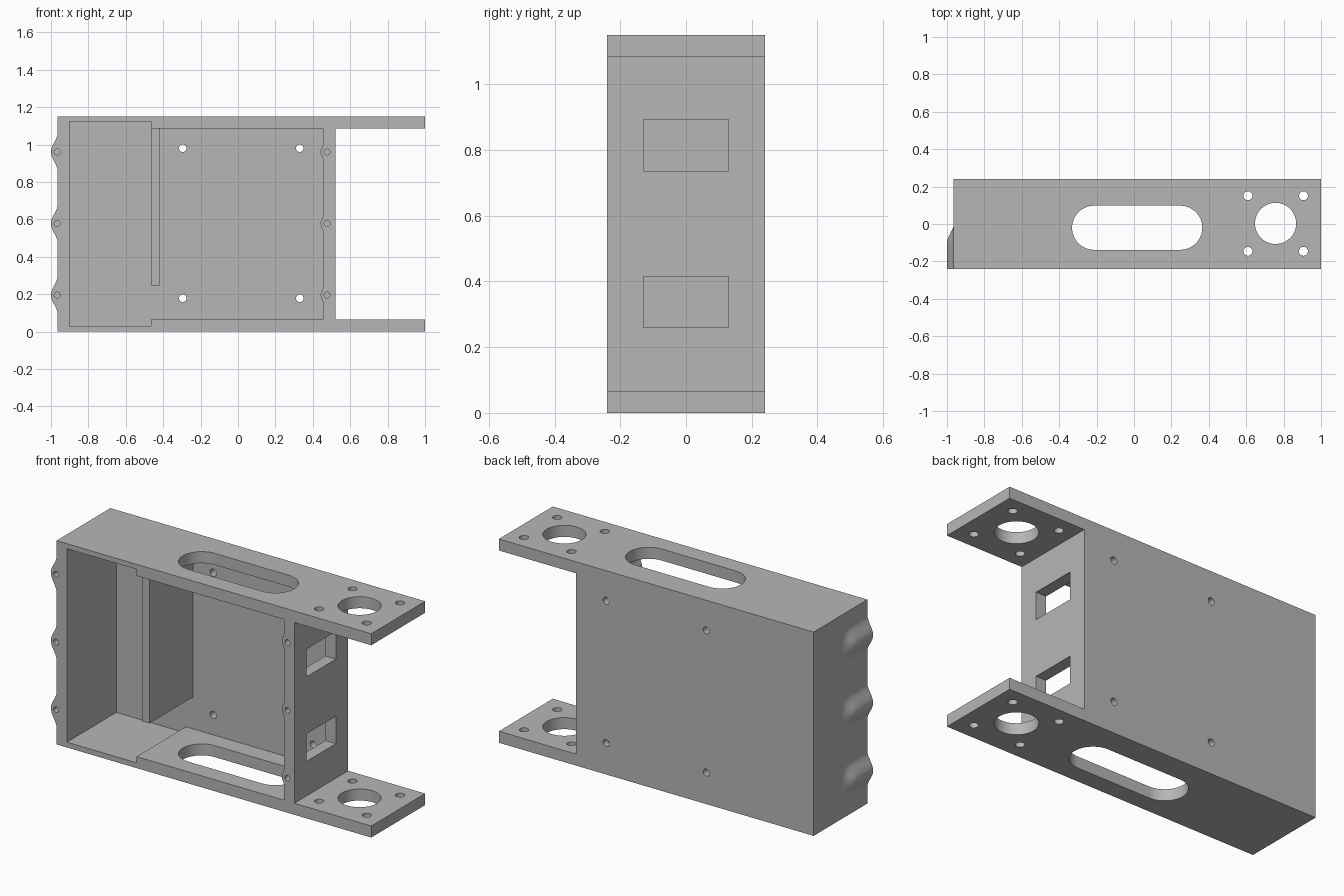
import bpy, bmesh
from math import pi, cos, sin, radians

default = bpy.data.objects.get("Cube")
if default:
    bpy.data.objects.remove(default, do_unlink=True)

# Single grey plastic
grey = bpy.data.materials.new("plain grey")
grey.use_nodes = True
COLOUR = (0.47, 0.47, 0.47, 1)
grey.diffuse_color = COLOUR
grey.node_tree.nodes["Principled BSDF"].inputs["Base Color"].default_value = COLOUR

FRONT, BACK, HEIGHT = -0.24, 0.24, 1.15
LEFT_END, RIGHT_END, WALL = -0.965, 1.0, 0.065
BOSS_Z = (0.195, 0.577, 0.96)


def loft(name, rings):
    """Closed solid through a list of equally long point rings."""
    bm = bmesh.new()
    rows = [[bm.verts.new(p) for p in ring] for ring in rings]
    n = len(rows[0])
    for a, b in zip(rows, rows[1:]):
        for i in range(n):
            j = (i + 1) % n
            bm.faces.new((a[i], a[j], b[j], b[i]))
    bm.faces.new(rows[0])
    bm.faces.new(rows[-1])
    bmesh.ops.recalc_face_normals(bm, faces=bm.faces)
    mesh = bpy.data.meshes.new(name)
    bm.to_mesh(mesh)
    bm.free()
    mesh.materials.append(grey)
    ob = bpy.data.objects.new(name, mesh)
    bpy.context.collection.objects.link(ob)
    return ob


def box(name, x0, x1, y0, y1, z0, z1):
    return loft(name, [[(x0, y0, z), (x1, y0, z), (x1, y1, z), (x0, y1, z)]
                       for z in (z0, z1)])


def slot(name, axis, u, v, r, start, end, half=0.0, steps=32):
    """Round hole, or a long slot when half > 0, running along axis y or z."""
    outline = []
    for k in range(steps + 1):
        a = -pi / 2 + pi * k / steps
        outline.append((u + half + r * cos(a), v + r * sin(a)))
    for k in range(steps + 1):
        a = pi / 2 + pi * k / steps
        outline.append((u - half + r * cos(a), v + r * sin(a)))
    if not half:
        outline = outline[:steps] + outline[steps + 1:-1]
    place = (lambda p, d: (p[0], d, p[1])) if axis == "y" else (lambda p, d: (*p, d))
    return loft(name, [[place(p, d) for p in outline] for d in (start, end)])


def combine(body, tool, operation):
    mod = body.modifiers.new(operation, "BOOLEAN")
    mod.operation, mod.solver, mod.object = operation, "EXACT", tool
    bpy.context.view_layer.objects.active = body
    bpy.ops.object.modifier_apply(modifier=mod.name)
    bpy.data.objects.remove(tool, do_unlink=True)


def boss(name, wall_x, bulge, half, z):
    """Bell-shaped swelling on a wall, fading out toward the back."""
    side = 1 if bulge > 0 else -1
    rings = []
    for k in range(15):
        y = FRONT + 0.14 * k / 2 if k < 2 else -0.10 + 0.10 * (k - 2) / 12
        fade = 1 if k < 2 else 0.5 + 0.5 * cos(pi * (k - 2) / 12)
        ring = []
        for m in range(25):
            t = -1 + m / 12
            x = wall_x - side * 0.001 + bulge * fade * (0.5 + 0.5 * cos(pi * t))
            ring.append((x, y, z + half * t))
        inner = wall_x - side * 0.02
        ring += [(inner, y, z + half), (inner, y, z - half)]
        rings.append(ring)
    return loft(name, rings)


# Main housing with the open end fork and the two-level cavity
housing = box("housing", LEFT_END, RIGHT_END, FRONT, BACK, 0, HEIGHT)
for cut in (
    ("fork_gap", 0.52, 1.1, -0.4, 0.4, WALL, HEIGHT - WALL),
    ("main_cavity", -0.6, 0.455, -0.4, 0.2, WALL, HEIGHT - WALL),
    ("side_cavity", -0.9, -0.465, -0.4, 0.2, 0.03, 1.122),
    ("lower_window", 0.4, 0.6, -0.13, 0.13, 0.26, 0.415),
    ("upper_window", 0.4, 0.6, -0.13, 0.13, 0.737, 0.893),
):
    combine(housing, box(*cut), "DIFFERENCE")

# Partition hanging from the top, leaving a gap at the floor
partition = box("partition", -0.465, -0.42, -0.19, 0.22, 0.245, 1.1)
combine(housing, partition, "UNION")

# Screw bosses on both end walls, with blind holes
for z in BOSS_Z:
    combine(housing, boss("outer_boss", LEFT_END, -0.036, 0.105, z), "UNION")
    combine(housing, boss("inner_boss", 0.455, -0.014, 0.05, z), "UNION")
for z in BOSS_Z:
    for x in (-0.967, 0.476):
        combine(housing, slot("screw_hole", "y", x, z, 0.016, -0.3, -0.1, steps=12), "DIFFERENCE")

# Mounting holes through the back panel
for x in (-0.295, 0.33):
    for z in (0.178, 0.98):
        combine(housing, slot("back_hole", "y", x, z, 0.02, 0.1, 0.3, steps=12), "DIFFERENCE")

# Long slots, shaft holes and bolt holes through top and bottom plates
combine(housing, slot("long_slot", "z", 0.017, -0.02, 0.118, -0.1, 1.3, 0.23), "DIFFERENCE")
combine(housing, slot("shaft_hole", "z", 0.757, 0.003, 0.11, -0.1, 1.3), "DIFFERENCE")
for x in (0.609, 0.906):
    for y in (-0.146, 0.151):
        combine(housing, slot("bolt_hole", "z", x, y, 0.024, -0.1, 1.3, steps=12), "DIFFERENCE")

bpy.ops.object.select_all(action="DESELECT")
housing.select_set(True)
bpy.context.view_layer.objects.active = housing
bpy.ops.object.shade_smooth_by_angle(angle=radians(30))
